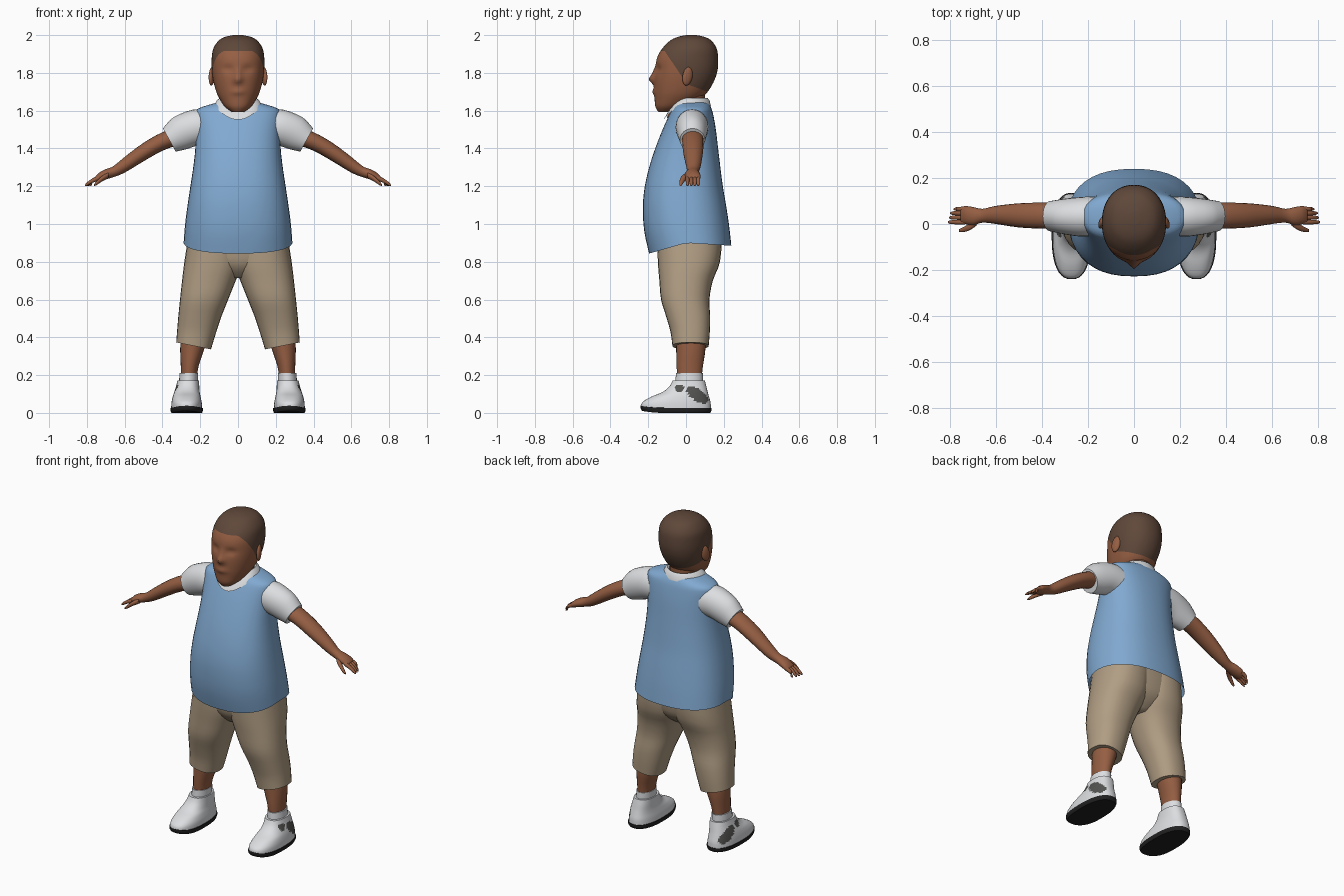
import bpy, bmesh, math
from mathutils import Vector, Matrix


def material(name, rgb):
    m = bpy.data.materials.new(name)
    m.diffuse_color = (*rgb, 1)
    return m


SKIN = material("skin", (0.30, 0.112, 0.055))
HAIR = material("dark brown hair", (0.115, 0.064, 0.042))
BLUE = material("blue knit", (0.22, 0.40, 0.64))
WHITE = material("white cloth", (0.72, 0.73, 0.75))
TAN = material("tan cloth", (0.44, 0.34, 0.23))
BLACK = material("black rubber", (0.015, 0.015, 0.015))
GREY = material("grey patch", (0.085, 0.085, 0.08))


def refine(rings, steps):
    """Catmull-Rom interpolation between the given rings."""
    out = []
    for i in range(len(rings) - 1):
        a, b, c, d = (rings[max(0, min(len(rings) - 1, i + k))] for k in (-1, 0, 1, 2))
        for s in range(steps):
            t = s / steps
            out.append([q + 0.5 * t * (r - p + t * (2 * p - 5 * q + 4 * r - u + t * (3 * (q - r) + u - p)))
                        for p, q, r, u in zip(a, b, c, d)])
    return out + [list(rings[-1])]


def finish(name, bm, mats, angle=50):
    bmesh.ops.recalc_face_normals(bm, faces=bm.faces)
    me = bpy.data.meshes.new(name)
    bm.to_mesh(me)
    bm.free()
    for m in mats:
        me.materials.append(m)
    ob = bpy.data.objects.new(name, me)
    bpy.context.collection.objects.link(ob)
    bpy.ops.object.select_all(action='DESELECT')
    ob.select_set(True)
    bpy.context.view_layer.objects.active = ob
    bpy.ops.object.shade_smooth_by_angle(angle=math.radians(angle))
    return ob


def loft(rings, n=24, power=2.0, axis='z', steps=3, caps=(True, True), sides=(1,), warp=None):
    """Rings are (position, a0, a1, b0, b1); a, b = x, y along z, or z, y along x."""
    bm = bmesh.new()
    for side in sides:
        loops = []
        for p, a0, a1, b0, b1 in refine(rings, steps):
            loop = []
            for k in range(n):
                t = 2 * math.pi * k / n
                c, s = math.cos(t), math.sin(t)
                a = (a0 + a1) / 2 + (a1 - a0) / 2 * math.copysign(abs(c) ** (2 / power), c)
                b = (b0 + b1) / 2 + (b1 - b0) / 2 * math.copysign(abs(s) ** (2 / power), s)
                v = Vector((a, b, p)) if axis == 'z' else Vector((p, b, a))
                if warp:
                    v = warp(v)
                loop.append(bm.verts.new((v.x * side, v.y, v.z)))
            loops.append(loop)
        for lo, hi in zip(loops, loops[1:]):
            for k in range(n):
                bm.faces.new((lo[k], lo[(k + 1) % n], hi[(k + 1) % n], hi[k]))
        for use, loop in zip(caps, (loops[0], loops[-1])):
            if use:
                bm.faces.new(loop)
    return bm


BOTH = (1, -1)


# Head with nose, eye sockets and lips pushed out of the front
def face_shape(v):
    if v.y < -0.05:
        def bump(x, z, w, h):
            return math.exp(-((abs(v.x) - x) / w) ** 2 - ((v.z - z) / h) ** 2)
        v.y += (-0.026 * bump(0, 1.765, 0.022, 0.022) - 0.012 * bump(0, 1.80, 0.014, 0.03)
                + 0.012 * bump(0.052, 1.82, 0.03, 0.02) - 0.010 * bump(0, 1.70, 0.035, 0.016))
    return v


bm = loft([(1.592, -0.03, 0.03, -0.145, -0.08), (1.62, -0.068, 0.068, -0.162, 0.0),
           (1.66, -0.096, 0.096, -0.166, 0.07), (1.70, -0.115, 0.115, -0.168, 0.115),
           (1.76, -0.131, 0.131, -0.168, 0.15), (1.82, -0.139, 0.139, -0.162, 0.168),
           (1.88, -0.139, 0.139, -0.153, 0.17), (1.93, -0.130, 0.130, -0.125, 0.162),
           (1.97, -0.103, 0.103, -0.085, 0.135), (1.99, -0.07, 0.07, -0.045, 0.1),
           (2.0, -0.025, 0.025, 0.0, 0.055)], n=64, power=2.15, steps=5, warp=face_shape)
# Hairline: cut along the forehead, temple and nape, then colour by region
cuts = [((0, 0, 1.915), (0, 0, 1)), ((0, -0.055, 1.83), (0, 0.83, 0.56)), ((0, 0.1, 1.705), (0, 0.35, 0.94))]
for co, no in cuts:
    bmesh.ops.bisect_plane(bm, geom=bm.verts[:] + bm.edges[:] + bm.faces[:], plane_co=co, plane_no=no)
for f in bm.faces:
    over = [(f.calc_center_median() - Vector(co)).dot(Vector(no)) > 0 for co, no in cuts]
    f.material_index = int(over[0] or (over[1] and over[2]))
finish("head", bm, [SKIN, HAIR], 70)

# Ears
bm = bmesh.new()
for s in BOTH:
    m = (Matrix.Translation((s * 0.139, 0.008, 1.782)) @ Matrix.Rotation(s * 0.35, 4, 'Z')
         @ Matrix.Rotation(-0.2, 4, 'X') @ Matrix.Diagonal((0.014, 0.028, 0.05, 1)))
    bmesh.ops.create_uvsphere(bm, u_segments=14, v_segments=10, radius=1, matrix=m)
finish("ears", bm, [SKIN])

# Neck, reaching forward into the open collar
finish("neck", loft([(1.56, -0.03, 0.03, -0.102, 0.09), (1.60, -0.06, 0.06, -0.084, 0.095),
                     (1.65, -0.075, 0.075, -0.03, 0.1), (1.74, -0.075, 0.075, -0.03, 0.1)]), [SKIN])


# Vest with a hem that dips at the front
def hem(v):
    w = max(0, min(1, (1.1 - v.z) / 0.2))
    v.z -= w * (0.055 * max(0, -v.y / 0.19) + 0.015 * max(0, v.y / 0.24))
    return v


finish("vest", loft([(0.90, -0.288, 0.288, -0.195, 0.24), (1.0, -0.28, 0.28, -0.222, 0.228),
                     (1.1, -0.267, 0.267, -0.228, 0.212), (1.2, -0.252, 0.252, -0.218, 0.195),
                     (1.3, -0.237, 0.237, -0.195, 0.182), (1.4, -0.226, 0.226, -0.163, 0.17),
                     (1.5, -0.223, 0.223, -0.124, 0.158), (1.575, -0.226, 0.226, -0.09, 0.145),
                     (1.61, -0.212, 0.212, -0.072, 0.135), (1.635, -0.14, 0.14, -0.058, 0.122),
                     (1.645, -0.10, 0.10, -0.045, 0.11)],
                    n=40, power=2.35, caps=(False, True), warp=hem), [BLUE])

# Collar: folded band that drops to a V at the front
bm = bmesh.new()
N = 48
loops = []
#         width, front y, back y, side z, front drop
for w, yf, yb, z, drop in ((0.130, -0.118, 0.132, 0.622, 0.070), (0.112, -0.104, 0.125, 0.655, 0.076),
                           (0.096, -0.088, 0.114, 0.667, 0.072), (0.084, -0.080, 0.104, 0.655, 0.066)):
    loop = []
    for k in range(N):
        t = 2 * math.pi * k / N
        front = max(0, -math.sin(t))
        y = (yf + yb) / 2 + (yb - yf) / 2 * math.sin(t)
        loop.append(bm.verts.new((w * math.cos(t), y, 1 + z - drop * front ** 2.5)))
    loops.append(loop)
for lo, hi in zip(loops, loops[1:]):
    for k in range(N):
        bm.faces.new((lo[k], lo[(k + 1) % N], hi[(k + 1) % N], hi[k]))
finish("collar", bm, [WHITE])


# Short sleeves with slanted cuffs
def slant(v):
    v.x += (v.z - 1.46) * 0.55 * max(0, min(1, (v.x - 0.2) / 0.1))
    return v


finish("sleeves", loft([(0.17, 1.42, 1.605, -0.05, 0.12), (0.22, 1.415, 1.606, -0.055, 0.118),
                        (0.29, 1.40, 1.565, -0.045, 0.11), (0.372, 1.383, 1.506, -0.032, 0.1)],
                       axis='x', sides=BOTH, warp=slant), [WHITE])

# Arms down to the palms
finish("arms", loft([(0.31, 1.42, 1.515, -0.02, 0.09), (0.40, 1.388, 1.486, -0.02, 0.093),
                     (0.50, 1.332, 1.430, -0.015, 0.09), (0.60, 1.272, 1.355, 0.0, 0.079),
                     (0.66, 1.248, 1.306, 0.006, 0.066), (0.70, 1.236, 1.290, -0.006, 0.074),
                     (0.735, 1.226, 1.272, 0.0, 0.078), (0.755, 1.222, 1.252, 0.004, 0.072)],
                    n=20, axis='x', sides=BOTH), [SKIN])

# Fingers and thumbs
for name, y, tip in (("index_fingers", 0.008, 0.81), ("middle_fingers", 0.028, 0.805),
                     ("ring_fingers", 0.047, 0.80), ("little_fingers", 0.065, 0.785)):
    finish(name, loft([(0.735, 1.232, 1.258, y - 0.011, y + 0.011), (0.77, 1.218, 1.242, y - 0.010, y + 0.010),
                       (tip - 0.01, 1.202, 1.220, y - 0.008, y + 0.008), (tip, 1.200, 1.207, y - 0.003, y + 0.003)],
                      n=10, axis='x', sides=BOTH), [SKIN])
finish("thumbs", loft([(0.685, 1.242, 1.275, -0.008, 0.03), (0.715, 1.228, 1.258, -0.028, 0.004),
                       (0.745, 1.208, 1.231, -0.036, -0.014), (0.762, 1.200, 1.211, -0.034, -0.022)],
                      n=10, axis='x', sides=BOTH), [SKIN])

# Shorts: seat and two wide legs with slanted hems
finish("shorts_seat", loft([(0.715, -0.05, 0.05, -0.07, 0.08), (0.76, -0.15, 0.15, -0.115, 0.135),
                            (0.82, -0.235, 0.235, -0.14, 0.17), (0.95, -0.255, 0.255, -0.15, 0.185)],
                           power=2.4), [TAN])


def leg_hem(v):
    if v.z < 0.5:
        v.z += (v.x - 0.235) * 0.2 * (0.5 - v.z) / 0.145
    return v


finish("shorts_legs", loft([(0.355, 0.143, 0.327, -0.072, 0.12), (0.43, 0.118, 0.322, -0.082, 0.126),
                            (0.51, 0.088, 0.316, -0.105, 0.128), (0.60, 0.052, 0.307, -0.132, 0.124),
                            (0.70, 0.012, 0.296, -0.141, 0.142), (0.80, -0.025, 0.284, -0.149, 0.18),
                            (0.95, -0.03, 0.26, -0.153, 0.192)],
                           n=28, power=2.3, sides=BOTH, warp=leg_hem), [TAN])

# Lower legs and socks
finish("lower_legs", loft([(0.18, 0.218, 0.302, -0.045, 0.082), (0.25, 0.208, 0.303, -0.05, 0.09),
                           (0.34, 0.178, 0.306, -0.052, 0.103), (0.45, 0.15, 0.30, -0.055, 0.105)],
                          sides=BOTH), [SKIN])
finish("socks", loft([(0.12, 0.215, 0.315, -0.06, 0.09), (0.17, 0.212, 0.312, -0.056, 0.09),
                      (0.212, 0.211, 0.309, -0.053, 0.089)], sides=BOTH), [WHITE])

# Shoes, with a worn grey patch on the outer heel
bm = loft([(0.022, 0.19, 0.354, -0.238, 0.132), (0.055, 0.192, 0.352, -0.232, 0.13),
           (0.085, 0.198, 0.346, -0.185, 0.122), (0.11, 0.203, 0.338, -0.125, 0.115),
           (0.14, 0.205, 0.328, -0.088, 0.108), (0.172, 0.206, 0.32, -0.07, 0.1)],
          n=56, power=2.4, steps=4, sides=BOTH)
for f in bm.faces:
    c = f.calc_center_median()
    heel = ((c.y - 0.06) / 0.058) ** 2 + ((c.z - 0.125 + 0.5 * c.y) / 0.036) ** 2 < 1
    spot = ((c.y + 0.035) / 0.025) ** 2 + ((c.z - 0.13) / 0.018) ** 2 < 1
    f.material_index = int(abs(c.x) > 0.29 and (heel or spot) and c.z < 0.165)
finish("shoes", bm, [WHITE, GREY])


# Soles with a slight toe lift
def toe_lift(v):
    v.z += 0.012 * max(0, (-v.y - 0.12) / 0.12) ** 2
    return v


finish("soles", loft([(0.0, 0.19, 0.352, -0.232, 0.128), (0.012, 0.186, 0.358, -0.24, 0.135),
                      (0.026, 0.186, 0.358, -0.24, 0.135)], n=40, power=2.4, steps=2,
                     sides=BOTH, warp=toe_lift), [BLACK])
